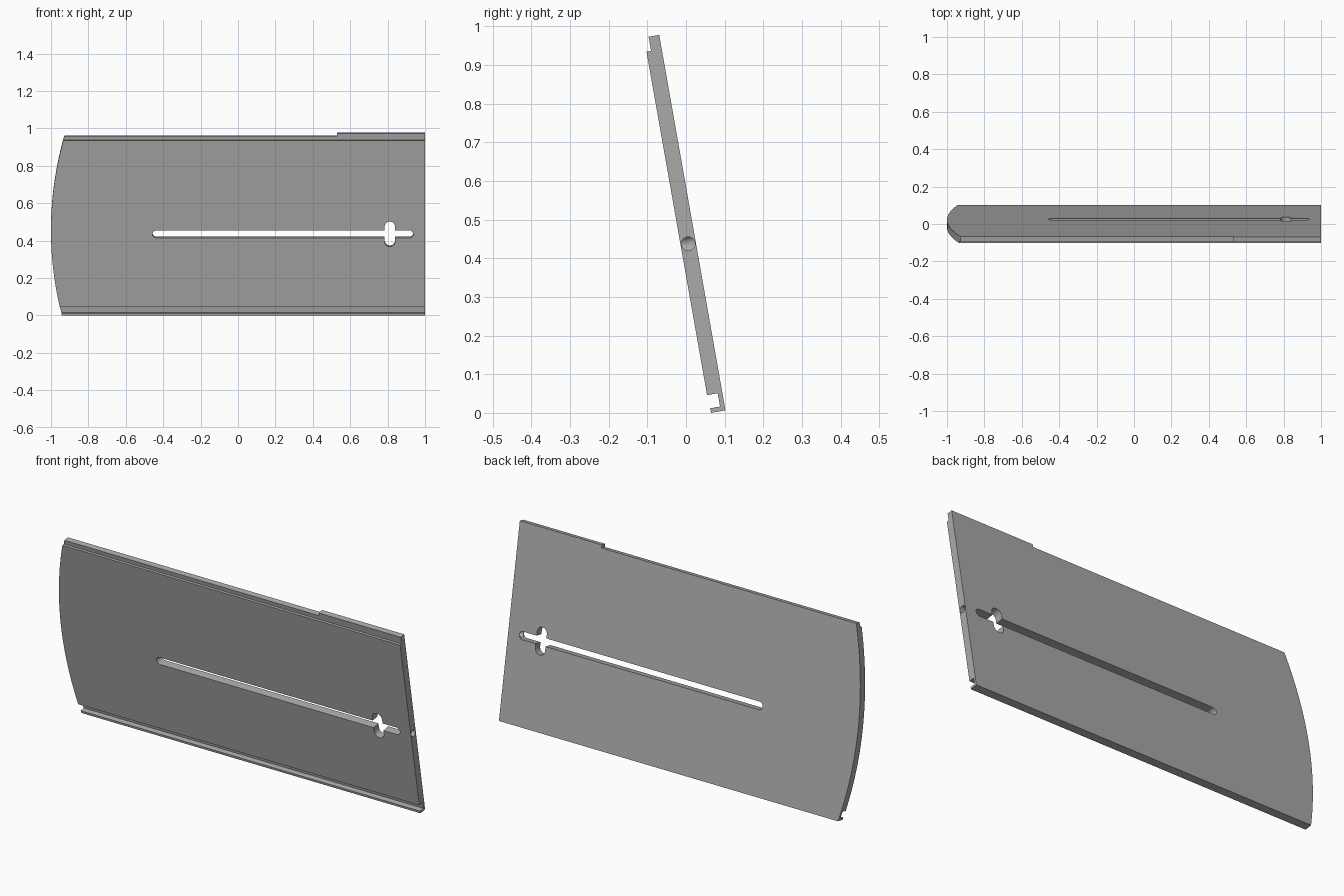
import bpy, bmesh
from math import pi, sin, cos, radians
from mathutils import Vector, Matrix

if "Cube" in bpy.data.objects:
    bpy.data.objects.remove(bpy.data.objects["Cube"], do_unlink=True)

THICK = 0.04
TILT = Matrix.Translation((0, 0.102, 0.0066)) @ Matrix.Rotation(radians(10), 4, 'X')

grey = bpy.data.materials.new("plain grey")
grey.use_nodes = True
colour = (0.4, 0.4, 0.4, 1)
grey.diffuse_color = colour
grey.node_tree.nodes["Principled BSDF"].inputs["Base Color"].default_value = colour


def prism(name, points, sweep):
    """Extrude a closed outline of 3D points along a vector, in the panel's own frame."""
    bm = bmesh.new()
    face = bm.faces.new([bm.verts.new(p) for p in points])
    top = bmesh.ops.extrude_face_region(bm, geom=[face])
    verts = [v for v in top["geom"] if isinstance(v, bmesh.types.BMVert)]
    bmesh.ops.translate(bm, verts=verts, vec=Vector(sweep))
    bmesh.ops.recalc_face_normals(bm, faces=bm.faces[:])
    mesh = bpy.data.meshes.new(name)
    bm.to_mesh(mesh)
    bm.free()
    mesh.materials.append(grey)
    ob = bpy.data.objects.new(name, mesh)
    bpy.context.collection.objects.link(ob)
    ob.matrix_world = TILT
    return ob


def through(name, outline):
    """Cutter running through the panel's thickness, from an (x, height) outline."""
    return prism(name, [(x, -0.1, u) for x, u in outline], (0, 0.2, 0))


def stadium(x, u, half_x, half_u, steps=12):
    """Rounded slot outline; the shorter side gives the end radius."""
    r = min(half_x, half_u)
    out = []
    for k, (sx, su) in enumerate(((1, 1), (-1, 1), (-1, -1), (1, -1))):
        for i in range(steps + 1):
            a = (k + i / steps) * pi / 2
            p = (x + sx * (half_x - r) + r * cos(a), u + su * (half_u - r) + r * sin(a))
            if not out or (Vector(p) - Vector(out[-1])).length > 1e-5:
                out.append(p)
    if (Vector(out[0]) - Vector(out[-1])).length < 1e-5:
        out.pop()
    return out


# Panel section: rebated top edge, hooked bottom lip
profile = [(0, 0), (0, 0.986), (-0.028, 0.986), (-0.028, 0.949), (-THICK, 0.949),
           (-THICK, 0.047), (-0.012, 0.047), (-0.012, 0.012), (-0.038, 0.012), (-0.038, 0)]
panel = prism("panel", [(-1.05, n, u) for n, u in profile], (2.05, 0, 0))

# Bowed left end
arc = []
for i in range(33):
    u = -0.05 + 1.1 * i / 32
    arc.append((-1 + (u - 0.46) ** 2 / 3.64, u))
bow = through("end_cutter", arc + [(-1.2, 1.05), (-1.2, -0.05)])

# Lower top edge, long slot, cross opening and end bore
step = through("step_cutter", [(-1.2, 0.971), (0.53, 0.971), (0.53, 1.1), (-1.2, 1.1)])
slot = through("slot_cutter", stadium(0.24, 0.441, 0.697, 0.02))
cross = through("cross_cutter", stadium(0.812, 0.441, 0.028, 0.068))
ring = [(0.9, -THICK / 2 + 0.0175 * cos(2 * pi * i / 32), 0.441 + 0.0175 * sin(2 * pi * i / 32))
        for i in range(32)]
bore = prism("bore_cutter", ring, (0.2, 0, 0))

bpy.context.view_layer.objects.active = panel
for cutter in (bow, step, slot, cross, bore):
    mod = panel.modifiers.new(cutter.name, 'BOOLEAN')
    mod.operation = 'DIFFERENCE'
    mod.solver = 'EXACT'
    mod.object = cutter
    cutter.hide_render = True
    bpy.ops.object.modifier_apply(modifier=mod.name)
    bpy.data.objects.remove(cutter, do_unlink=True)

bpy.ops.object.select_all(action='DESELECT')
panel.select_set(True)
bpy.ops.object.shade_smooth_by_angle(angle=radians(30))
